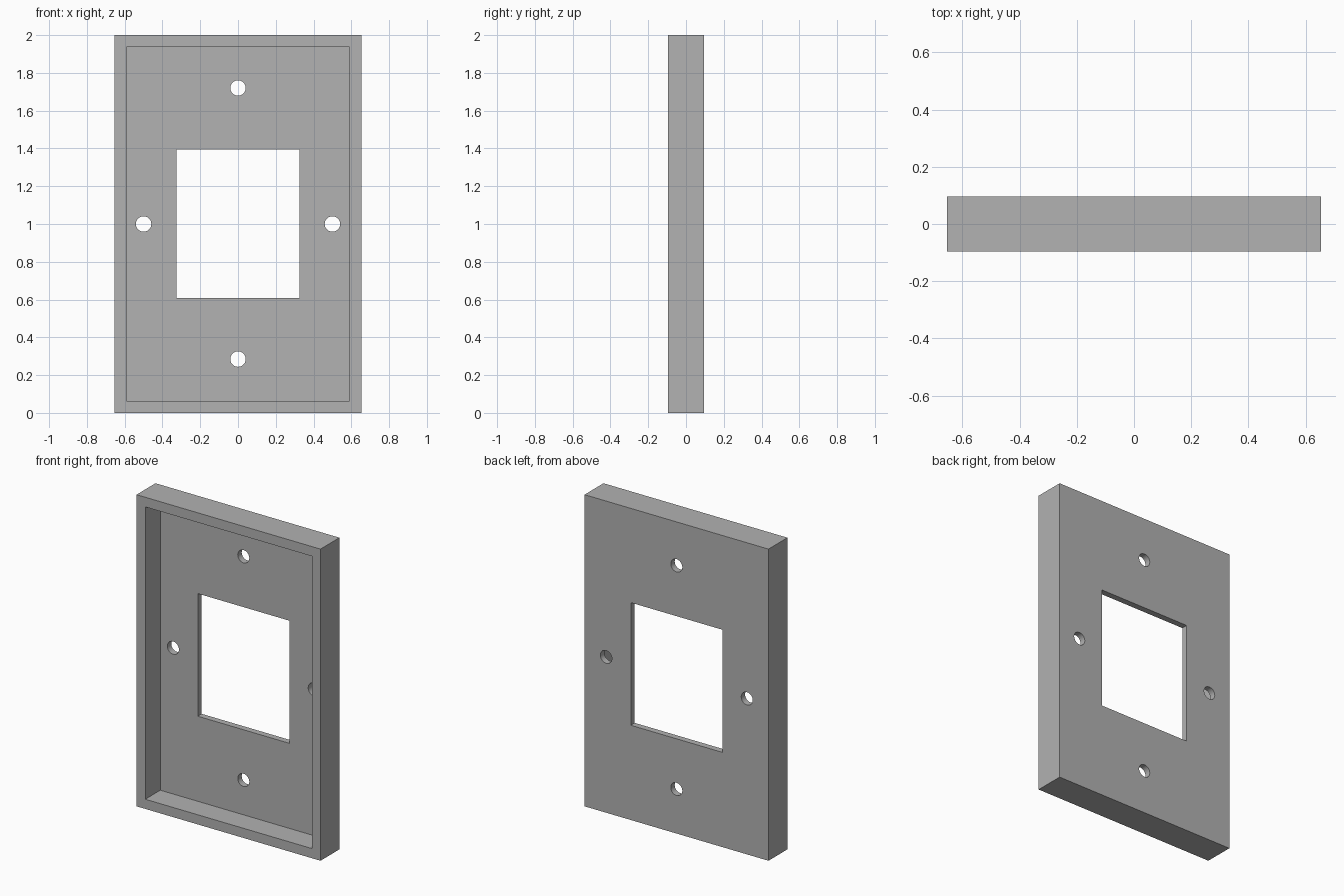
import bpy
import math

if "Cube" in bpy.data.objects:
    bpy.data.objects.remove(bpy.data.objects["Cube"], do_unlink=True)

WIDTH, DEPTH, HEIGHT = 1.306, 0.192, 2.0
WALL = 0.062
PANEL = 0.04
MID = HEIGHT / 2
PANEL_Y = DEPTH / 2 - PANEL / 2

grey = bpy.data.materials.new("plain_grey")
grey.use_nodes = True
colour = (0.445, 0.445, 0.445, 1)
grey.diffuse_color = colour
grey.node_tree.nodes["Principled BSDF"].inputs["Base Color"].default_value = colour


def box(name, size, location):
    bpy.ops.mesh.primitive_cube_add(size=1, location=location)
    obj = bpy.context.object
    obj.name = name
    obj.scale = size
    bpy.ops.object.transform_apply(location=False, rotation=False, scale=True)
    obj.data.materials.append(grey)
    return obj


def cut(target, cutter):
    cutter.hide_render = True
    mod = target.modifiers.new("cut", 'BOOLEAN')
    mod.operation = 'DIFFERENCE'
    mod.solver = 'EXACT'
    mod.object = cutter
    bpy.context.view_layer.objects.active = target
    bpy.ops.object.modifier_apply(modifier=mod.name)
    bpy.data.objects.remove(cutter, do_unlink=True)


# Rectangular outer rim, open right through
inner_w, inner_h = WIDTH - 2 * WALL, HEIGHT - 2 * WALL
rim = box("outer_rim", (WIDTH, DEPTH, HEIGHT), (0, 0, MID))
cut(rim, box("rim_cutter", (inner_w, 1, inner_h), (0, 0, MID)))

# Thin panel set flush with the back of the rim
panel = box("back_panel", (inner_w, PANEL, inner_h), (0, PANEL_Y, MID))

# Central window
cut(panel, box("window_cutter", (0.65, 1, 0.787), (0, PANEL_Y, 1.0015)))

# Four screw holes
for x, z in ((0, 1.72), (0, 0.285), (-0.5, MID), (0.5, MID)):
    bpy.ops.mesh.primitive_cylinder_add(vertices=32, radius=0.041, depth=1,
                                        location=(x, PANEL_Y, z),
                                        rotation=(math.pi / 2, 0, 0))
    drill = bpy.context.object
    drill.data.materials.append(grey)
    cut(panel, drill)

# Smooth hole walls, sharp box edges
bpy.ops.object.select_all(action='DESELECT')
panel.select_set(True)
bpy.context.view_layer.objects.active = panel
bpy.ops.object.shade_smooth_by_angle(angle=math.radians(30))
